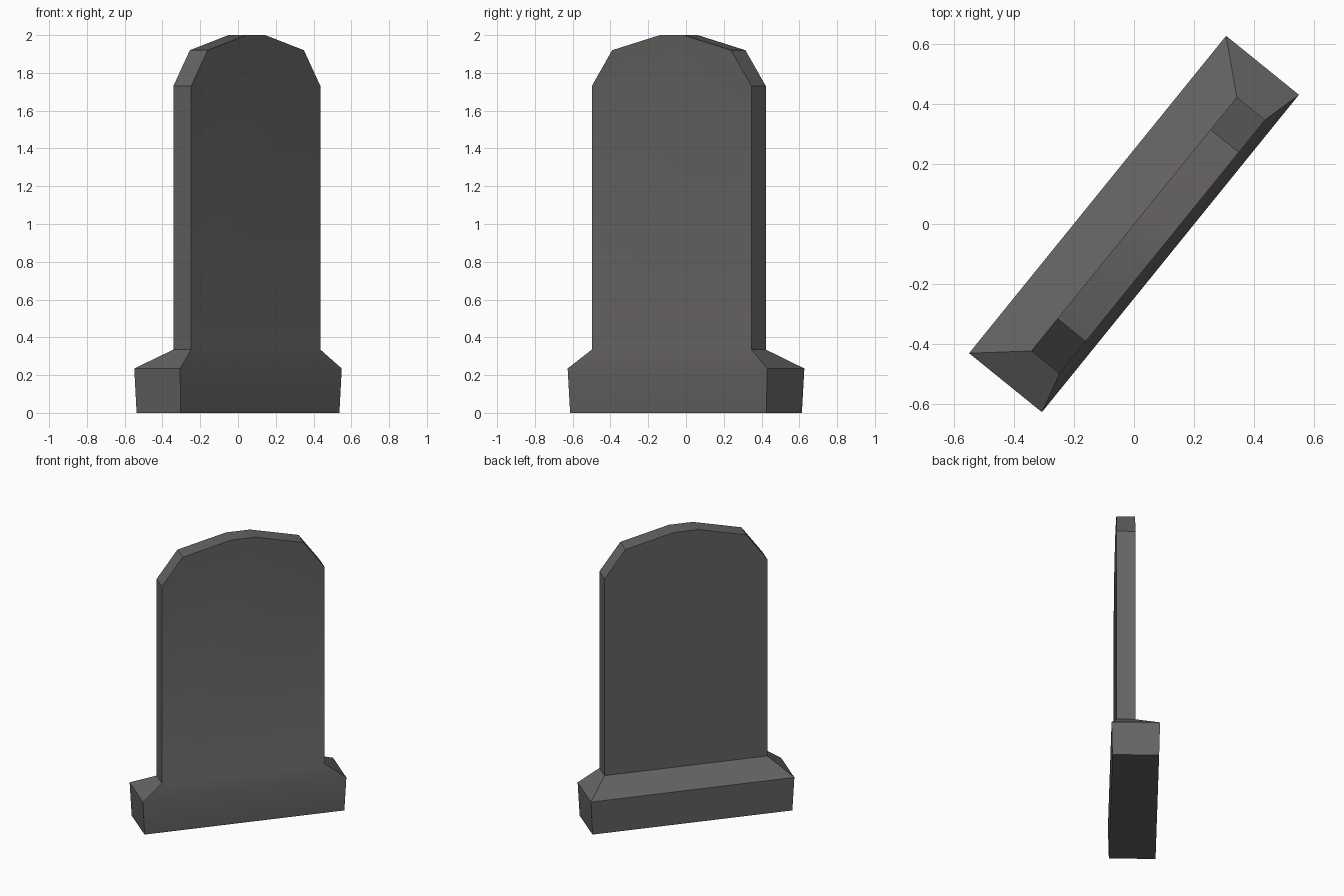
import bpy, bmesh, math
from mathutils import Matrix

if "Cube" in bpy.data.objects:
    bpy.data.objects.remove(bpy.data.objects["Cube"])

bm = bmesh.new()


def ring(half_len, front, back, z):
    """Rectangle of vertices: front left, front right, back right, back left."""
    return [bm.verts.new(p) for p in ((-half_len, front, z), (half_len, front, z),
                                      (half_len, back, z), (-half_len, back, z))]


def bridge(a, b):
    n = len(a)
    for i in range(n):
        bm.faces.new((a[i], a[(i + 1) % n], b[(i + 1) % n], b[i]))


# Plinth: slightly flared block with sloped shoulders up to the slab
foot = ring(0.668, -0.15, 0.15, 0.0)
rim = ring(0.68, -0.156, 0.156, 0.235)
neck = ring(0.544, -0.121, 0.0, 0.335)
bm.faces.new(foot[::-1])
bridge(foot, rim)
bridge(rim, neck)

# Upright slab: half arch outline mirrored, front and back faces plus edge strip
half = [(0.544, 1.73), (0.405, 1.92), (0.08, 2.0)]
arch = half + [(-x, z) for x, z in reversed(half)]
front = [neck[1]] + [bm.verts.new((x, -0.121, z)) for x, z in arch] + [neck[0]]
back = [neck[2]] + [bm.verts.new((x, 0.0, z)) for x, z in arch] + [neck[3]]
bm.faces.new(front)
bm.faces.new(back[::-1])
for i in range(len(front) - 1):
    bm.faces.new((front[i], back[i], back[i + 1], front[i + 1]))

# The stone stands turned about the vertical axis
bmesh.ops.rotate(bm, verts=bm.verts, matrix=Matrix.Rotation(math.radians(51), 3, 'Z'))
bmesh.ops.recalc_face_normals(bm, faces=bm.faces)

mesh = bpy.data.meshes.new("headstone")
bm.to_mesh(mesh)
bm.free()
stone = bpy.data.objects.new("headstone", mesh)
bpy.context.collection.objects.link(stone)

# Dark warm stone
mat = bpy.data.materials.new("dark_stone")
mat.diffuse_color = (0.13, 0.12, 0.12, 1)
mat.use_nodes = True
mat.node_tree.nodes["Principled BSDF"].inputs["Base Color"].default_value = mat.diffuse_color
mesh.materials.append(mat)

# Soft bend where the front runs into the plinth, crisp corners elsewhere
bpy.context.view_layer.objects.active = stone
stone.select_set(True)
bpy.ops.object.shade_smooth_by_angle(angle=math.radians(25))
